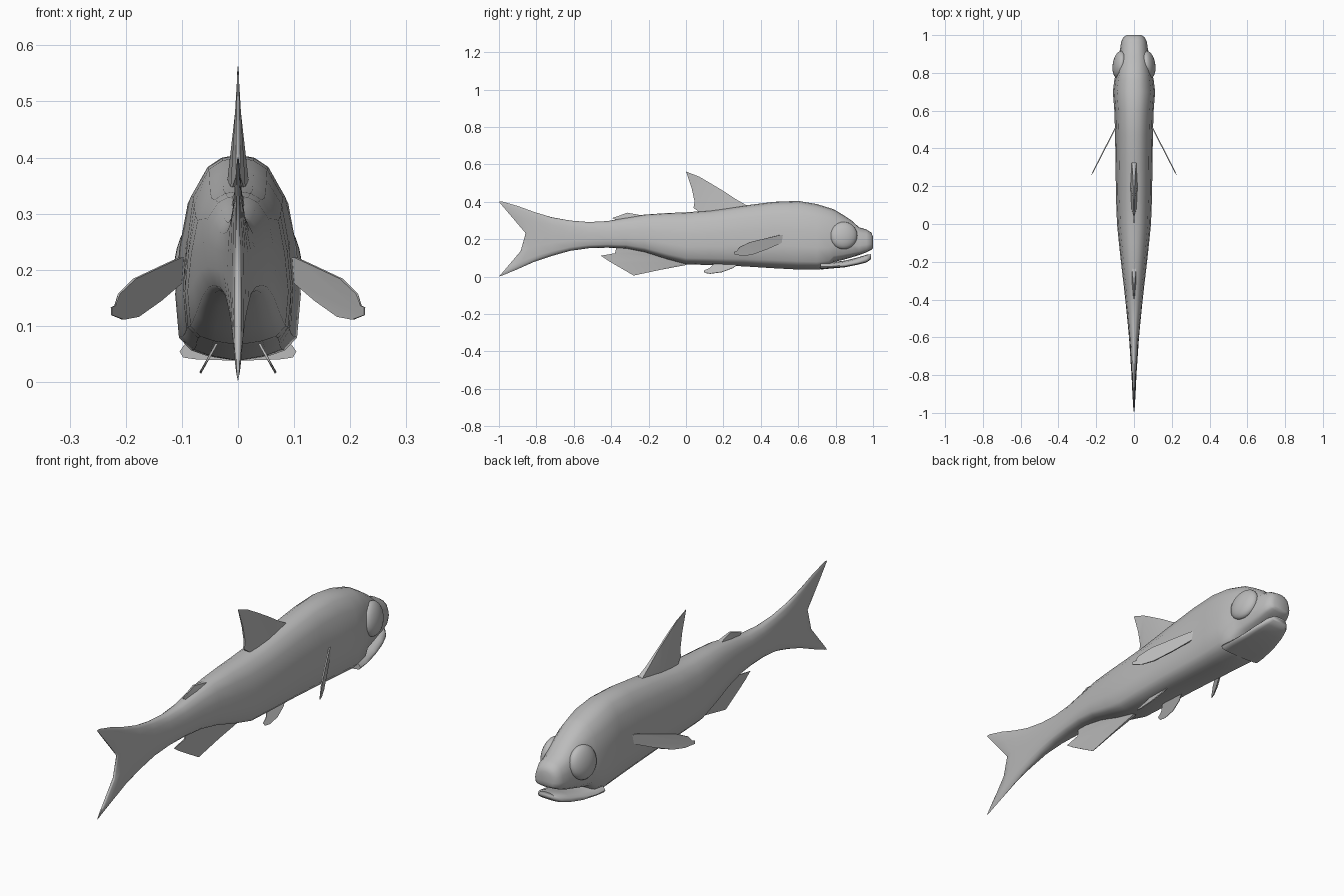
import bpy, bmesh, math
from mathutils import Vector

grey = bpy.data.materials.new("fish grey")
grey.diffuse_color = (0.5, 0.5, 0.5, 1)

# Half cross-section: (width fraction, height fraction), top to bottom
SECTION = [(0, 1), (.28, .985), (.52, .94), (.80, .80), (.93, .58), (1, .34),
           (.94, .12), (.75, .055), (.48, .025), (0, 0)]
RING = SECTION + [(-w, h) for w, h in SECTION[-2:0:-1]]


def finish(name, bm, angle):
    bmesh.ops.recalc_face_normals(bm, faces=bm.faces)
    me = bpy.data.meshes.new(name)
    bm.to_mesh(me)
    bm.free()
    ob = bpy.data.objects.new(name, me)
    bpy.context.collection.objects.link(ob)
    me.materials.append(grey)
    bpy.ops.object.select_all(action='DESELECT')
    ob.select_set(True)
    bpy.context.view_layer.objects.active = ob
    bpy.ops.object.shade_smooth_by_angle(angle=math.radians(angle))
    return ob


def loft(name, stations):
    """Skin rings of (y, bottom, top, half width, forward notch at mid height)."""
    bm = bmesh.new()
    rings = []
    for y, lo, hi, wid, notch in stations:
        rings.append([bm.verts.new((w * wid, y + notch * (1 - abs(2 * h - 1)),
                                    lo + (hi - lo) * h)) for w, h in RING])
    n = len(RING)
    for a, b in zip(rings, rings[1:]):
        for i in range(n):
            j = (i + 1) % n
            bm.faces.new((a[i], a[j], b[j], b[i]))
    # Caps are strips across the ring so the notched tail edge stays clean
    for r in (rings[0], rings[-1]):
        half = n // 2
        for i in range(half):
            quad = [r[i], r[i + 1], r[(n - i - 1) % n], r[(n - i) % n]]
            bm.faces.new(list(dict.fromkeys(quad)))
    return finish(name, bm, 65)


def fin(name, outline, place, normal):
    """Thin plate: outline of (y, z, half thickness), placed by a function."""
    bm = bmesh.new()
    n = Vector(normal).normalized()
    sides = [[bm.verts.new(Vector(place(y, z)) + n * t * s) for y, z, t in outline]
             for s in (1, -1)]
    for side in sides:
        bm.faces.new(side)
    k = len(outline)
    for i in range(k):
        j = (i + 1) % k
        bm.faces.new((sides[0][i], sides[0][j], sides[1][j], sides[1][i]))
    bmesh.ops.triangulate(bm, faces=[f for f in bm.faces if len(f.verts) > 4])
    return finish(name, bm, 40)


# Body with forked tail and upper head
loft("body", [
    (-1.0, .0, .40, .003, .17), (-.985, .005, .402, .006, .155),
    (-.90, .04, .378, .010, .09), (-.81, .08, .345, .014, .04),
    (-.72, .11, .318, .019, .01), (-.62, .138, .30, .025, 0),
    (-.52, .152, .292, .034, 0), (-.42, .155, .297, .044, 0),
    (-.32, .150, .315, .055, 0), (-.22, .130, .332, .067, 0),
    (-.10, .092, .340, .080, 0), (.0, .066, .344, .090, 0),
    (.13, .062, .354, .095, 0), (.31, .055, .380, .098, 0),
    (.47, .045, .400, .100, 0), (.60, .038, .405, .104, 0),
    (.70, .037, .388, .112, 0), (.765, .047, .368, .104, 0),
    (.79, .078, .360, .097, 0), (.84, .090, .330, .088, 0),
    (.885, .103, .300, .080, 0), (.925, .115, .264, .074, 0),
    (.965, .130, .252, .068, 0), (.99, .143, .236, .056, 0),
    (1.0, .152, .215, .038, 0)])

# Lower jaw
loft("lower_jaw", [
    (.72, .038, .085, .104, 0), (.77, .043, .076, .101, 0), (.85, .050, .086, .089, 0),
    (.92, .064, .103, .075, 0), (.965, .076, .117, .060, 0), (.988, .093, .120, .040, 0)])

# Eyes: flattened balls angled slightly forward
for s, side in ((1, "right"), (-1, "left")):
    bm = bmesh.new()
    bmesh.ops.create_uvsphere(bm, u_segments=24, v_segments=12, radius=1)
    for v in bm.verts:
        x, y, z = v.co
        v.co = (s * (.077 + .034 * x - .011 * y - .010 * z), .843 + .073 * y + .006 * x, .22 + .073 * z)
    finish(side + "_eye", bm, 60)

# Fins on the centre line
centre = lambda y, z: (0, y, z)
fin("dorsal_fin", [
    (.0, .562, .001), (.07, .535, .002), (.13, .50, .003), (.205, .455, .004), (.27, .412, .007),
    (.33, .378, .012), (.21, .35, .020), (.085, .335, .014), (.04, .368, .003),
    (.046, .40, .004), (.03, .475, .003)], centre, (1, 0, 0))
fin("adipose_fin", [
    (-.395, .313, .001), (-.36, .325, .003), (-.315, .342, .004), (-.265, .333, .008),
    (-.22, .325, .012), (-.30, .305, .014), (-.36, .295, .008)], centre, (1, 0, 0))
fin("anal_fin", [
    (-.455, .112, .001), (-.42, .088, .002), (-.39, .07, .002), (-.28, .006, .001),
    (-.14, .036, .003), (.0, .062, .006), (.02, .08, .010), (-.10, .11, .012),
    (-.24, .15, .010), (-.37, .165, .006), (-.38, .125, .003)], centre, (1, 0, 0))

# Paired fins
for s, side in ((1, "right"), (-1, "left")):
    fin(side + "_pectoral_fin", [
        (.53, .222, .003), (.50, .222, .003), (.44, .208, .003), (.34, .184, .003),
        (.285, .157, .002), (.275, .137, .002), (.258, .133, .001), (.26, .119, .001),
        (.30, .111, .002), (.35, .116, .003), (.43, .145, .003), (.51, .180, .003),
        (.53, .185, .003)],
        lambda y, z: (s * (.100 + (.505 - y) * .51), y, z), (s, .51, 0))
    fin(side + "_pelvic_fin", [
        (.28, .068, .002), (.25, .046, .002), (.19, .024, .002), (.13, .016, .002),
        (.10, .020, .001), (.095, .032, .001), (.125, .044, .002), (.15, .068, .002)],
        lambda y, z: (s * (.050 + (.047 - z) * .56), y, z), (s, 0, .56))
